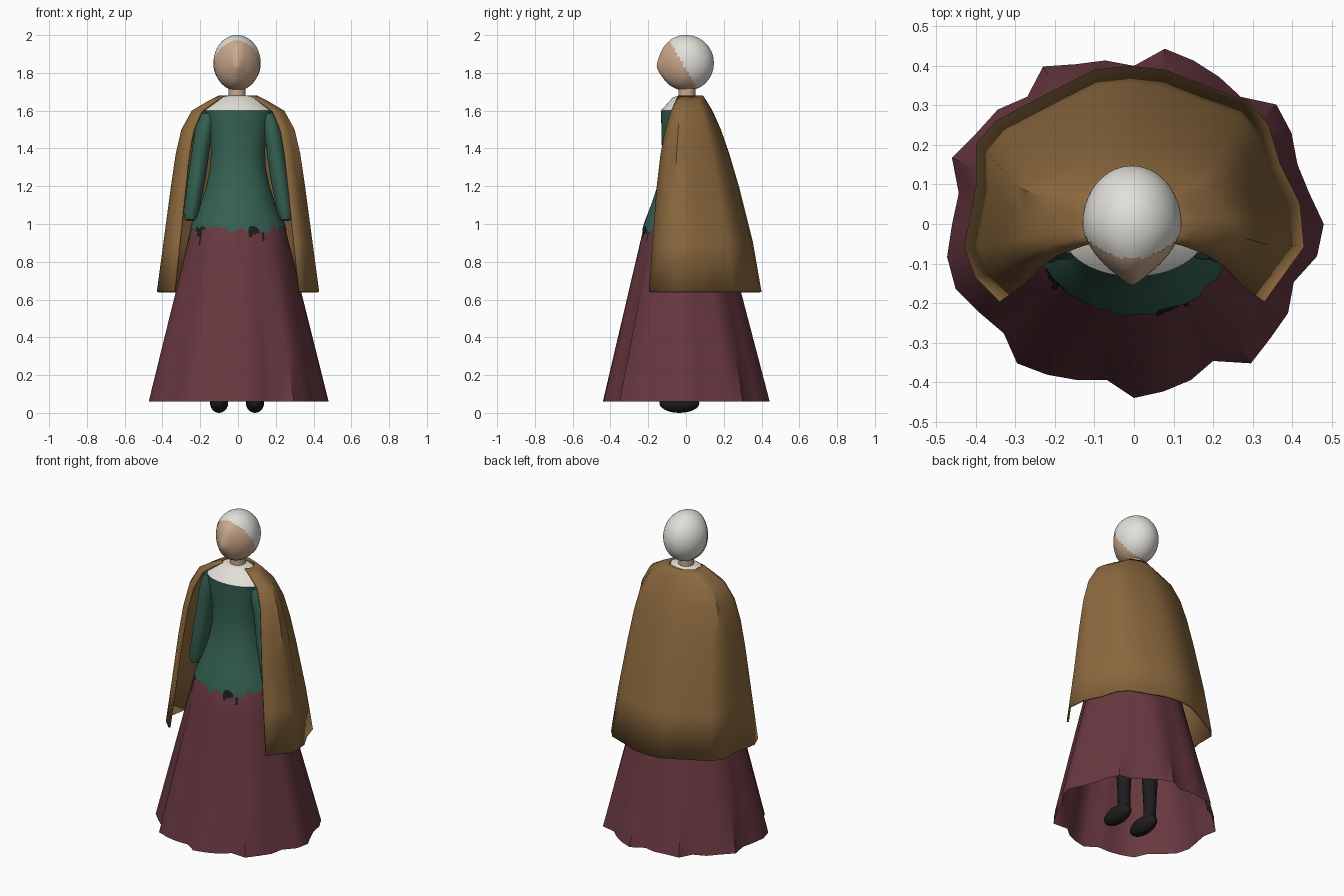
import bpy, bmesh, math, random
from mathutils import Vector

random.seed(4)
cube = bpy.data.objects.get("Cube")
if cube:
    bpy.data.objects.remove(cube, do_unlink=True)


def material(name, r, g, b):
    m = bpy.data.materials.new(name)
    m.use_nodes = True
    m.diffuse_color = (r, g, b, 1)
    bsdf = m.node_tree.nodes["Principled BSDF"]
    bsdf.inputs["Base Color"].default_value = (r, g, b, 1)
    bsdf.inputs["Roughness"].default_value = 0.8
    return m


skin = material("skin", .60, .40, .27)
hair_grey = material("silver hair", .75, .74, .69)
linen = material("white linen", .77, .74, .68)
green = material("bodice green", .035, .12, .085)
maroon = material("skirt maroon", .14, .04, .052)
ochre = material("cape ochre", .26, .14, .048)
black = material("boot black", .012, .012, .012)


def finish(name, bm, mats, rule=None, angle=45):
    """Turn a bmesh into a shaded object, colouring faces by a rule."""
    mesh = bpy.data.meshes.new(name)
    if rule:
        for f in bm.faces:
            f.material_index = rule(f.calc_center_median())
    bm.to_mesh(mesh)
    bm.free()
    for m in mats:
        mesh.materials.append(m)
    ob = bpy.data.objects.new(name, mesh)
    bpy.context.collection.objects.link(ob)
    bpy.ops.object.select_all(action='DESELECT')
    ob.select_set(True)
    bpy.context.view_layer.objects.active = ob
    bpy.ops.object.shade_smooth_by_angle(angle=math.radians(angle))
    return ob


def loft(name, rings, mats, closed=True, caps=(), rule=None, angle=45):
    """Skin rings of points, listed from the bottom up."""
    bm = bmesh.new()
    rows = [[bm.verts.new(p) for p in ring] for ring in rings]
    n = len(rows[0])
    for low, high in zip(rows, rows[1:]):
        for j in range(n if closed else n - 1):
            k = (j + 1) % n
            bm.faces.new((low[j], low[k], high[k], high[j]))
    if "bottom" in caps:
        bm.faces.new(rows[0][::-1])
    if "top" in caps:
        bm.faces.new(rows[-1])
    return finish(name, bm, mats, rule, angle)


def ellipse(z, cx, cy, rx, ry, n=24):
    turn = [math.tau * i / n for i in range(n)]
    return [Vector((cx + rx * math.sin(a), cy - ry * math.cos(a), z)) for a in turn]


# Skirt: an oval waist ruled down to a wavy hem
HEM = [44, 43, 42, 40, 46, 45, 45, 43, 47, 48, 45, 44, 46, 47, 42, 43, 44, 45,
       40, 42, 43, 46, 42, 45, 46, 49, 45, 46, 48, 48, 45, 43, 46, 44, 42, 40]
N = len(HEM)
WAIST_Z, HEM_Z = 1.0, 0.06


def skirt_point(k, z, grow=0.0):
    """Point on the skirt at fold k (may be fractional) and height z."""
    def at(i):
        a = math.tau * i / N
        s, c = math.sin(a), math.cos(a)
        r = HEM[i % N] / 100
        waist = Vector((.245 * s, -.01 - .21 * c, WAIST_Z))
        hem = Vector((r * s, -r * c, HEM_Z))
        t = (WAIST_Z - z) / (WAIST_Z - HEM_Z)
        return waist.lerp(hem, t) + Vector((s, -c, 0)) * grow
    i = math.floor(k)
    return at(i).lerp(at(i + 1), k - i)


skirt_rings = [[skirt_point(k, z) for k in range(N)] for z in (HEM_Z, .3, .6, .85, WAIST_Z)]
skirt_rings.append([skirt_point(k, 1.03, -.01) for k in range(N)])
loft("skirt", skirt_rings, [maroon])

# Bodice: ragged lower edge, fitted waist, linen yoke above the neckline
BN = 2 * N
ragged = [skirt_point(k / 2, random.choice((.955, .975, .985, .99)), .004) for k in range(BN)]
bodice_rings = [ragged, [skirt_point(k / 2, 1.0, .004) for k in range(BN)]]
for z, rx, front, back in ((1.1, .20, -.185, .16), (1.2, .168, -.152, .12),
                           (1.3, .147, -.133, .105), (1.4, .143, -.128, .10),
                           (1.5, .162, -.13, .10), (1.6, .18, -.133, .09),
                           (1.67, .10, -.07, .065), (1.68, .05, -.04, .05)):
    bodice_rings.append(ellipse(z, 0, (front + back) / 2, rx, (back - front) / 2, BN))
loft("bodice", bodice_rings, [green, linen], caps=("top",),
     rule=lambda c: 1 if c.z > 1.6 else 0, angle=35)

# Dark drips just below the bodice edge
for k, width, low in ((-5.9, .5, .96), (-5.4, .6, .935), (-4.95, .3, .89), (-4.5, .5, .97),
                      (1.5, .45, .93), (1.95, .5, .945), (2.4, .4, .95), (3.1, .3, .91)):
    strip = [[skirt_point(k + d * width / 2, z, .003) for d in (-1, 1)] for z in (low, .995)]
    loft("dark_drip", strip, [black], closed=False)

# Sleeves and legs, mirrored
for side, word in ((1, "left"), (-1, "right")):
    sleeve = [(1.015, .25, -.05, .015), (1.025, .25, -.05, .032), (1.06, .248, -.05, .04),
              (1.25, .217, -.04, .047), (1.42, .193, -.03, .047), (1.53, .172, -.025, .052),
              (1.585, .155, -.02, .045), (1.60, .14, -.02, .02)]
    loft(word + "_sleeve", [ellipse(z, side * x, y, r, r * 1.25) for z, x, y, r in sleeve],
         [green], caps=("bottom", "top"))
    x = side * .095 - .005
    leg = [(.04, .035), (.15, .036), (.4, .048), (.85, .06)]
    loft(word + "_leg", [ellipse(z, x, .02, r, r, 16) for z, r in leg],
         [black], caps=("bottom", "top"))
    bm = bmesh.new()
    bmesh.ops.create_uvsphere(bm, u_segments=20, v_segments=12, radius=1)
    for v in bm.verts:
        v.co = Vector((x + .048 * v.co.x, -.035 + .106 * v.co.y, .052 + .052 * v.co.z))
    finish(word + "_boot", bm, [black])

# Cape: open outline of the hem, shrunk towards the collar
OUTLINE = [(.33, -.2), (.38, -.13), (.43, -.06), (.42, .05), (.37, .15), (.34, .25),
           (.29, .31), (.18, .35), (.08, .39), (-.01, .4), (-.1, .39), (-.2, .34),
           (-.35, .26), (-.4, .2), (-.4, .09), (-.43, -.06), (-.4, -.14), (-.34, -.2)]
cape_rings = []
for z, half, front, back in ((.64, .43, -.197, .40), (.9, .395, -.178, .355),
                             (1.2, .355, -.155, .28), (1.37, .33, -.135, .23),
                             (1.5, .30, -.11, .185), (1.6, .245, -.08, .14),
                             (1.65, .16, -.055, .11), (1.68, .10, -.042, .09)):
    cape_rings.append([(x * half / .43, front + (y + .2) / .6 * (back - front), z)
                       for x, y in OUTLINE])
cape = loft("cape", cape_rings, [ochre], closed=False)
thick = cape.modifiers.new("cloth thickness", 'SOLIDIFY')
thick.thickness = .012
thick.offset = -1

# Neck
loft("neck", [ellipse(z, -.005, .005, .045, .045) for z in (1.64, 1.78)], [skin])


def head_mesh(scale):
    """Egg-shaped head whose face narrows to a ridge at the nose."""
    bm = bmesh.new()
    bmesh.ops.create_uvsphere(bm, u_segments=56, v_segments=40, radius=scale)
    for v in bm.verts:
        p = v.co
        pinch = 1 - .4 * max(0, -p.y) ** 2
        low = max(0, 1 - abs(p.z + .13) / .4) * max(0, 1 - abs(p.x) / .5) * max(0, -p.y)
        v.co = Vector((-.005 + .123 * p.x * pinch, .145 * p.y - .012 * low, 1.852 + .146 * p.z))
    return bm


# Head, and hair kept behind a slanted hairline
finish("head", head_mesh(1), [skin])
bm = head_mesh(1.018)
bare = [f for f in bm.faces
        if .26 * (f.calc_center_median().y + .085) + .15 * (f.calc_center_median().z - 1.965) < 0]
bmesh.ops.delete(bm, geom=bare, context='FACES')
finish("hair", bm, [hair_grey])
